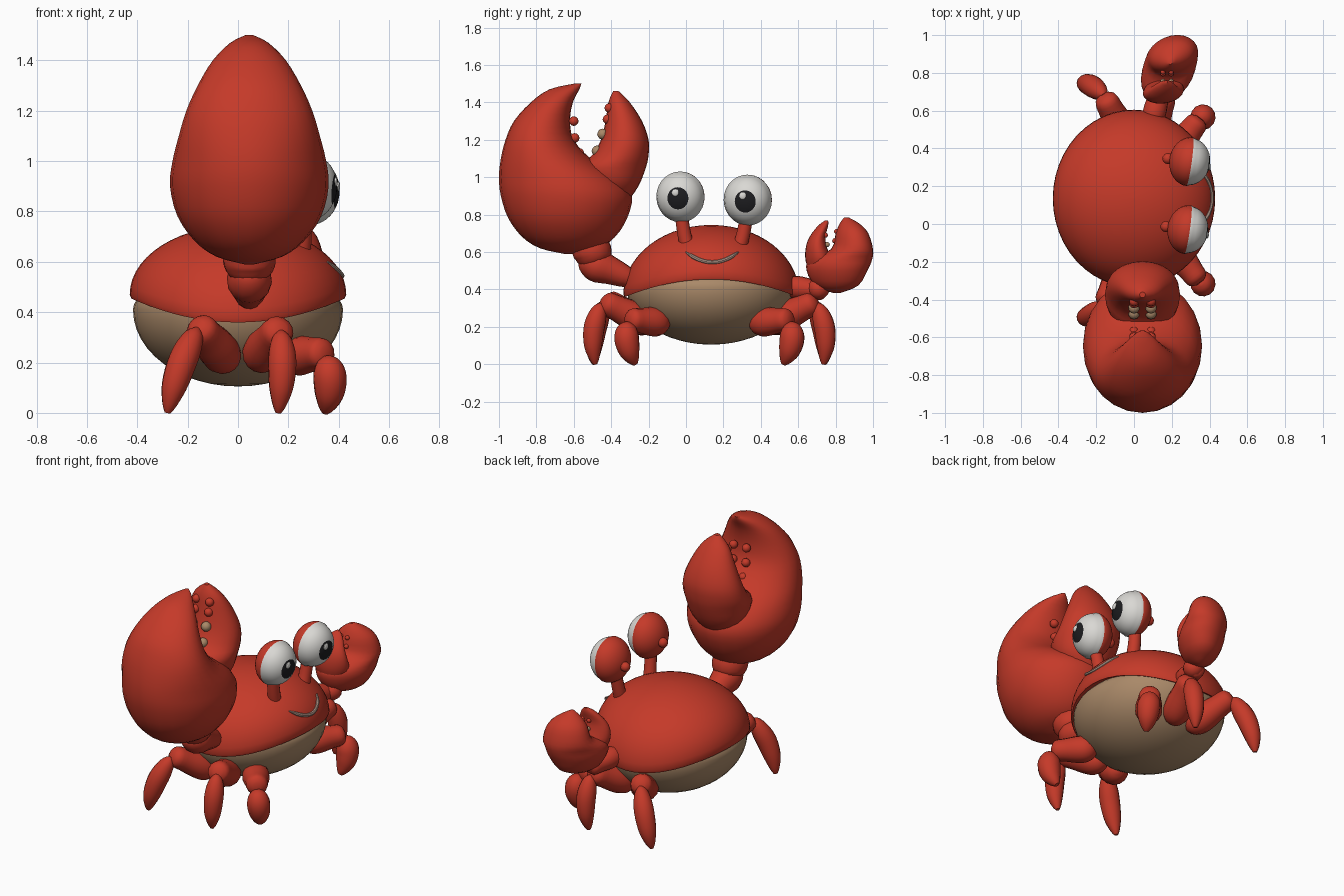
import bpy, bmesh, math
from mathutils import Vector, Matrix

if "Cube" in bpy.data.objects:
    bpy.data.objects.remove(bpy.data.objects["Cube"])


def mat(name, c):
    m = bpy.data.materials.new(name)
    m.diffuse_color = (*c, 1)
    m.use_nodes = True
    m.node_tree.nodes["Principled BSDF"].inputs["Base Color"].default_value = m.diffuse_color
    return m


RED = mat("crab red", (0.56, 0.042, 0.022))
TAN = mat("belly tan", (0.40, 0.25, 0.14))
WHITE = mat("eye white", (0.70, 0.69, 0.66))
BLACK = mat("pupil black", (0.012, 0.012, 0.014))
SMILE = mat("smile taupe", (0.45, 0.31, 0.25))


def finish(name, bm, mats, angle=35):
    bmesh.ops.recalc_face_normals(bm, faces=bm.faces)
    me = bpy.data.meshes.new(name)
    bm.to_mesh(me)
    bm.free()
    ob = bpy.data.objects.new(name, me)
    bpy.context.collection.objects.link(ob)
    for m in mats:
        me.materials.append(m)
    bpy.ops.object.select_all(action='DESELECT')
    bpy.context.view_layer.objects.active = ob
    ob.select_set(True)
    bpy.ops.object.shade_smooth_by_angle(angle=math.radians(angle))
    return ob


def skin(name, rings, m):
    """Join closed rings of points into a capped surface."""
    bm = bmesh.new()
    vs = [[bm.verts.new(p) for p in r] for r in rings]
    n = len(vs[0])
    for a, b in zip(vs, vs[1:]):
        for i in range(n):
            j = (i + 1) % n
            bm.faces.new((a[i], a[j], b[j], b[i]))
    bm.faces.new(vs[0])
    bm.faces.new(vs[-1])
    return finish(name, bm, [m])


def smooth(rows, k=3):
    """Catmull-Rom through rows of numbers."""
    out = []
    for i in range(len(rows) - 1):
        q = [rows[max(i - 1, 0)], rows[i], rows[i + 1], rows[min(i + 2, len(rows) - 1)]]
        for s in range(k):
            t = s / k
            out.append([0.5 * (2 * b + (c - a) * t + (2 * a - 5 * b + 4 * c - d) * t * t
                               + (3 * b - a - 3 * c + d) * t ** 3) for a, b, c, d in zip(*q)])
    return out + [list(rows[-1])]


def claw(name, rows, cx, shear=0.0, ymid=0.0, n=24):
    """Rows of (height, y start, y end, half width)."""
    rings = []
    for z, y0, y1, w in smooth(rows):
        ring = []
        for i in range(n):
            a = 2 * math.pi * i / n
            y = (y0 + y1) / 2 + (y1 - y0) / 2 * math.cos(a)
            ring.append((cx + w * math.sin(a) + shear * (y - ymid), y, z))
        rings.append(ring)
    return skin(name, rings, RED)


def limb(name, pts, m=RED, flip=False, n=14):
    """Rows of (x, y, z, radius); flip mirrors to the other side of the body."""
    rows = smooth([(x, 0.25 - y if flip else y, z, r) for x, y, z, r in pts])
    ps = [Vector(r[:3]) for r in rows]
    rings = []
    for i, p in enumerate(ps):
        t = (ps[min(i + 1, len(ps) - 1)] - ps[max(i - 1, 0)]).normalized()
        u = t.cross(Vector((1, 0.13, 0.07))).normalized()
        v = t.cross(u)
        r = max(rows[i][3], 0.003)
        rings.append([p + r * (math.cos(a) * u + math.sin(a) * v)
                      for a in (2 * math.pi * k / n for k in range(n))])
    return skin(name, rings, m)


def segment(name, a, b, r, flip=False, tip=0.25):
    """Plump tapered limb piece from a to b."""
    a, b = Vector(a), Vector(b)
    prof = [(0, .15), (.06, .6), (.2, .93), (.4, 1), (.7, .85), (.92, .5 + tip * .4), (1, tip * .5)]
    return limb(name, [(*a.lerp(b, t), r * s) for t, s in prof], RED, flip)


def ball(name, loc, r, m, scale=(1, 1, 1)):
    bm = bmesh.new()
    bmesh.ops.create_icosphere(bm, subdivisions=2, radius=r,
                               matrix=Matrix.Translation(loc) @ Matrix.Diagonal((*scale, 1)))
    return finish(name, bm, [m])


# Upper shell with a rim that rises at front and back
CY, RX, RY, TOP = 0.135, 0.43, 0.47, 0.745


def dome(s, a):
    x, y = RX * s * math.cos(a), RY * s * math.sin(a)
    rim = 0.375 + 0.095 * math.cos(a) ** 2
    return (x, CY + y, rim + (TOP - rim) * math.sqrt(max(0, 1 - s * s)))


N = 48
angs = [2 * math.pi * i / N for i in range(N)]
shell = [[dome(math.sin(math.pi / 2 * max(k, .1) / 14), a) for a in angs] for k in range(15)]
for f, dz in ((0.985, -0.016), (0.9, 0.0)):
    shell.append([(f * x, CY + f * (y - CY), z + dz) for x, y, z in shell[14]])
skin("upper_shell", shell, RED)

# Belly
bm = bmesh.new()
bmesh.ops.create_uvsphere(bm, u_segments=40, v_segments=24, radius=1)
for v in bm.verts:
    x, y, z = v.co
    up = 0.15 if z > 0 else 0.305
    v.co = (0.417 * x, CY + 0.452 * y, 0.41 + up * z)
finish("belly", bm, [TAN])

# Smile laid on the front of the shell
pts = []
for i in range(9):
    y = 0.0 + 0.28 * i / 8
    z = 0.545 + 0.055 * ((y - 0.14) / 0.14) ** 2
    x = RX * math.sqrt(1 - ((z - 0.465) / 0.28) ** 2 - ((y - CY) / RY) ** 2)
    pts.append((x, y, z, 0.004 if i in (0, 8) else 0.011))
limb("smile", pts, SMILE, n=8)

# Eyes on stalks
for side, ey, ez, ex, base in (("right", -0.03, 0.895, 0.285, 0.01), ("left", 0.33, 0.878, 0.295, 0.285)):
    limb(side + "_eye_stalk", [(0.25, base, 0.62, 0.04), (0.255, (base + ey) / 2, 0.7, 0.037),
                               (0.265, ey, 0.83, 0.034)])
    rot = Vector((1, -0.14, -0.08)).to_track_quat('Z', 'Y').to_matrix().to_4x4()
    M = Matrix.Translation((ex, ey, ez)) @ rot
    bm = bmesh.new()
    bmesh.ops.create_uvsphere(bm, u_segments=28, v_segments=20, radius=1)
    for f in bm.faces:
        z = f.calc_center_median().z
        f.material_index = 1 if z > math.cos(math.radians(27)) else (0 if z > 0 else 2)
    for v in bm.verts:
        k = 1.04 if v.co.z < 0.01 else 1.0
        v.co = (0.125 * k * v.co.x, 0.131 * k * v.co.y, 0.108 * v.co.z)
    bm.transform(M)
    finish(side + "_eye", bm, [WHITE, BLACK, RED])
    ball(side + "_eye_glint", M @ Vector((-0.012, 0.03, 0.104)), 0.02, WHITE, (0.4, 1, 1))
    ball(side + "_eye_knob", M @ Vector((0.0, -0.02, -0.115)), 0.03, RED)

# Large raised claw
CX = 0.045
claw("large_claw_palm", [
    (0.59, -0.65, -0.61, .02), (0.62, -0.78, -0.47, .13), (0.68, -0.875, -0.38, .215),
    (0.78, -0.95, -0.315, .285), (0.90, -0.99, -0.29, .315), (1.0, -1.0, -0.36, .305),
    (1.1, -0.99, -0.51, .28), (1.2, -0.965, -0.60, .25), (1.3, -0.92, -0.62, .205),
    (1.4, -0.83, -0.605, .145), (1.47, -0.73, -0.57, .075), (1.5, -0.60, -0.56, .015)], CX)
claw("large_claw_finger", [
    (0.86, -0.40, -0.32, .05), (0.95, -0.52, -0.255, .16), (1.05, -0.57, -0.215, .195),
    (1.12, -0.50, -0.2, .195), (1.2, -0.455, -0.2, .18), (1.3, -0.43, -0.235, .14),
    (1.4, -0.415, -0.30, .085), (1.46, -0.39, -0.36, .015)], CX)
for i, (y, z, m) in enumerate(((-.475, 1.14, TAN), (-.445, 1.23, TAN), (-.42, 1.31, RED), (-.41, 1.37, RED),
                               (-.57, 1.13, RED), (-.595, 1.21, RED), (-.60, 1.30, RED))):
    for dx in (-0.045, 0.045):
        ball("large_claw_tooth_%d" % i, (CX + dx, y, z), 0.03 if i < 2 else 0.026, m)
limb("large_claw_arm", [(CX, -0.26, 0.46, .03), (CX, -0.31, 0.465, .055), (CX, -0.40, 0.50, .075),
                        (CX, -0.48, 0.53, .09), (CX, -0.54, 0.56, .06), (CX, -0.56, 0.575, .01)])
limb("large_claw_wrist", [(CX, -0.48, 0.52, .02), (CX, -0.49, 0.545, .08), (CX, -0.50, 0.60, .105),
                          (CX, -0.53, 0.66, .09), (CX, -0.55, 0.71, .03)])

# Small claw on the other side
claw("small_claw_palm", [
    (.38, .79, .82, .015), (.42, .69, .92, .09), (.50, .645, .97, .135), (.56, .66, .995, .14),
    (.615, .775, 1.0, .135), (.70, .80, .975, .11), (.75, .82, .93, .065), (.785, .845, .87, .01)],
    0.185, 0.25, 0.82)
claw("small_claw_finger", [
    (.47, .67, .73, .05), (.55, .64, .775, .10), (.62, .64, .755, .105), (.68, .66, .745, .085),
    (.74, .705, .76, .045), (.77, .745, .76, .01)], 0.185, 0.25, 0.82)
for i, (y, z) in enumerate(((.755, .64), (.745, .69), (.795, .66), (.805, .71))):
    for dx in (-0.022, 0.022):
        ball("small_claw_tooth_%d" % i, (0.175 + dx, y, z), 0.014, TAN if i == 0 else RED)
segment("small_claw_arm", (0.09, 0.52, 0.42), (0.15, 0.75, 0.39), 0.062, tip=0.7)
ball("small_claw_wrist", (0.155, 0.71, 0.405), 0.06, RED)

# Three jointed legs per side: hip, knee, foot, thigh and shin radius
legs = (("front", (0.19, -0.10, 0.22), (0.35, -0.31, 0.24), (0.345, -0.27, 0.0), .078, .066),
        ("middle", (0.07, -0.17, 0.20), (0.17, -0.45, 0.34), (0.16, -0.485, 0.0), .082, .056),
        ("back", (-0.03, -0.18, 0.19), (-0.16, -0.43, 0.35), (-0.28, -0.49, 0.0), .08, .058))
for side, flip in (("right", False), ("left", True)):
    for n, hip, knee, foot, r1, r2 in legs:
        segment("%s_%s_thigh" % (side, n), hip, knee, r1, flip, tip=0.6)
        h, k, f = Vector(hip), Vector(knee), Vector(foot)
        # shin bows slightly outward between knee and foot
        rows = []
        for t, s in ((0, .2), (.08, .65), (.25, .95), (.45, 1), (.7, .85), (.9, .5), (1, .2)):
            p = (k - Vector((0, 0, .015))).lerp(f, t)
            out = Vector((k.x - h.x, k.y - h.y, 0)).normalized() * 0.03 * math.sin(math.pi * t)
            rows.append((*(p + out), r2 * s))
        limb("%s_%s_shin" % (side, n), rows, RED, flip)
